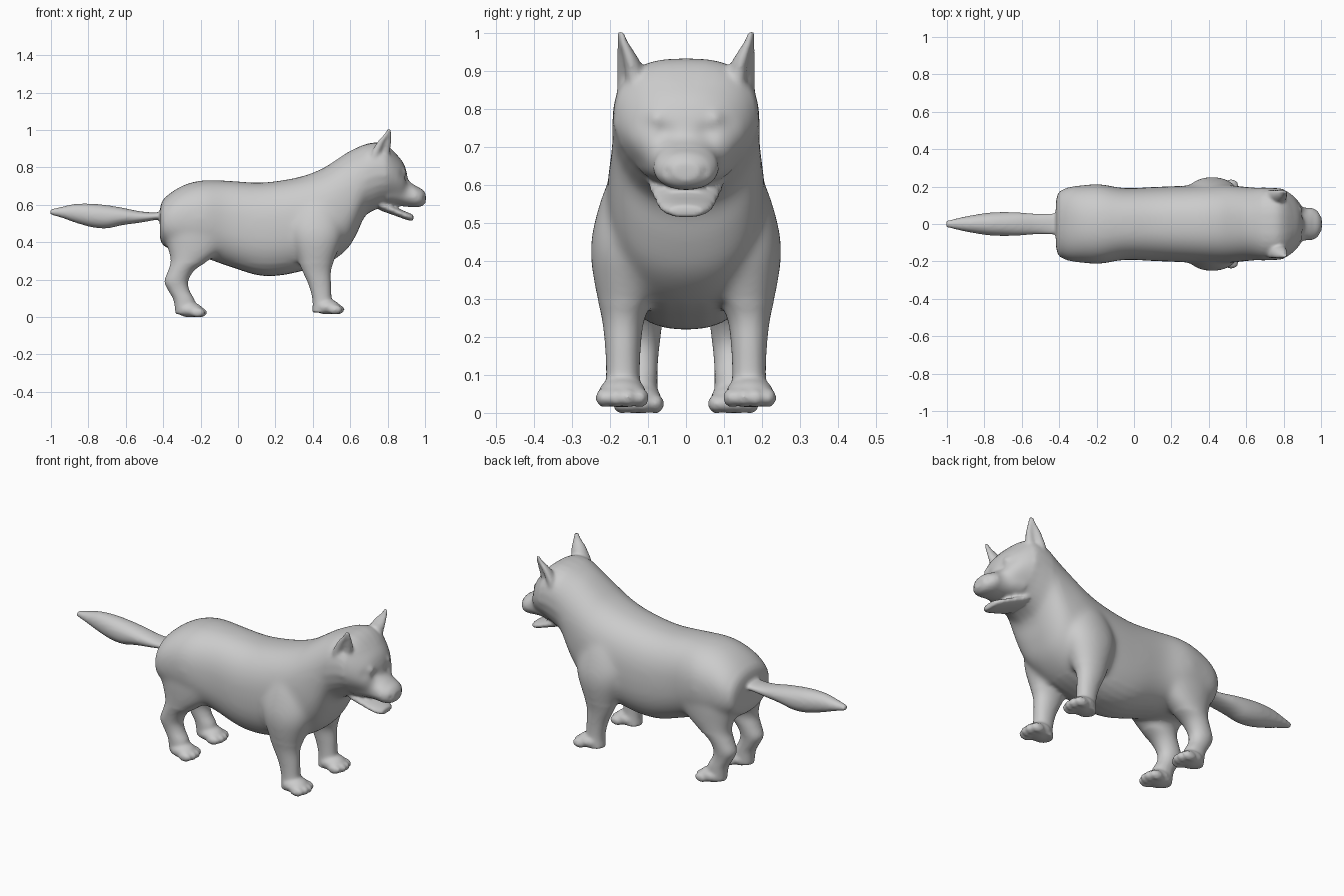
import bpy, bmesh, math
from mathutils import Vector

cube = bpy.data.objects.get("Cube")
if cube:
    bpy.data.objects.remove(cube)

fur = bpy.data.materials.new("grey fur")
fur.use_nodes = True
grey = (0.6, 0.6, 0.6, 1)
fur.diffuse_color = grey
fur.node_tree.nodes["Principled BSDF"].inputs["Base Color"].default_value = grey

bm = bmesh.new()
SIDES = 32


def spline(keys, steps=4):
    """Catmull-Rom interpolation through rows of numbers."""
    out = []
    for i in range(len(keys) - 1):
        p = [keys[max(0, min(len(keys) - 1, i + k))] for k in (-1, 0, 1, 2)]
        for j in range(steps):
            t = j / steps
            out.append([b + t / 2 * (c - a + t * (2*a - 5*b + 4*c - d + t * (3*(b - c) + d - a)))
                        for a, b, c, d in zip(*p)])
    return out + [keys[-1]]


def loft(keys, axis, cup=None):
    """Skin rings (x, y, z, half size u, half size v, optional squareness and taper)."""
    rings = []
    for x, y, z, u, v, *shape in spline(keys):
        power, taper = shape or (2.1, 0)
        ring = []
        for k in range(SIDES):
            a = math.tau * k / SIDES
            c, s = math.cos(a), math.sin(a)
            r = 1 if cup is None else 1 - 1.2 * max(0, math.cos(a - cup)) ** 2
            du = r * u * math.copysign(abs(c) ** (2 / power), c) * (1 - taper * max(0, -s))
            dv = r * v * math.copysign(abs(s) ** (2 / power), s)
            ring.append(bm.verts.new((x, y + du, z + dv) if axis == "x" else (x + du, y + dv, z)))
        rings.append(ring)
    for a, b in zip(rings, rings[1:]):
        for k in range(SIDES):
            n = (k + 1) % SIDES
            bm.faces.new((a[k], a[n], b[n], b[k]))
    bm.faces.new(rings[0][::-1])
    bm.faces.new(rings[-1])


def ball(centre, size):
    new = bmesh.ops.create_uvsphere(bm, u_segments=20, v_segments=12, radius=1)["verts"]
    for v in new:
        v.co = Vector(centre) + Vector([a * b for a, b in zip(v.co, size)])


# torso, neck and skull: x, top, bottom, half width, squareness, taper below
trunk = [(-.418, .57, .43, .11, 2.2, 0), (-.405, .62, .39, .165, 2.2, 0),
         (-.36, .665, .36, .195, 2.3, 0), (-.28, .71, .335, .207, 2.3, 0),
         (-.18, .732, .315, .213, 2.3, 0), (-.05, .729, .272, .192, 2.4, 0),
         (.1, .719, .225, .198, 2.4, 0), (.22, .729, .222, .203, 2.4, 0),
         (.35, .755, .248, .207, 2.4, 0), (.45, .794, .275, .21, 2.4, 0),
         (.52, .838, .31, .207, 2.4, 0), (.59, .884, .37, .2, 2.4, 0),
         (.64, .908, .455, .196, 2.5, .1), (.68, .924, .54, .195, 2.6, .2),
         (.75, .934, .58, .193, 2.7, .3), (.8, .916, .59, .186, 2.6, .4),
         (.85, .868, .595, .155, 2.4, .4), (.885, .825, .605, .12, 2.2, .2),
         (.905, .77, .63, .08, 2, 0)]
loft([(x, 0, (t + b) / 2, w, (t - b) / 2, p, k) for x, t, b, w, p, k in trunk], "x")

# muzzle, nose and lower jaw
loft([(.80, 0, .685, .14, .09), (.85, 0, .68, .118, .085), (.885, 0, .667, .098, .075),
      (.92, 0, .655, .088, .067), (.955, 0, .643, .085, .056), (.985, 0, .638, .066, .045),
      (1.004, 0, .636, .034, .024)], "x")
loft([(.76, 0, .60, .10, .03), (.82, 0, .575, .09, .026), (.87, 0, .553, .08, .022),
      (.91, 0, .538, .068, .021), (.938, 0, .53, .045, .016)], "x")

# tail, flat at its root and full in the middle
loft([(-.38, 0, .545, .06, .03), (-.43, 0, .54, .058, .02), (-.52, 0, .535, .056, .03),
      (-.62, 0, .538, .062, .047), (-.70, 0, .536, .064, .062), (-.78, 0, .543, .060, .063),
      (-.87, 0, .555, .046, .050), (-.94, 0, .56, .032, .030), (-1.005, 0, .562, .017, .014)], "x")

for s in (1, -1):
    # front leg with shoulder
    loft([(.455, s*.166, .025, .058, .052), (.45, s*.166, .09, .052, .045),
          (.438, s*.166, .17, .06, .047), (.42, s*.165, .25, .078, .057),
          (.418, s*.155, .33, .108, .085), (.418, s*.15, .42, .14, .102),
          (.418, s*.142, .50, .145, .10), (.425, s*.12, .60, .12, .09),
          (.43, s*.10, .69, .07, .06)], "z")
    # hind leg with thigh and hock
    loft([(-.275, s*.122, .017, .06, .048), (-.288, s*.122, .09, .057, .047),
          (-.315, s*.12, .14, .057, .047), (-.33, s*.12, .19, .064, .052),
          (-.303, s*.12, .25, .07, .06), (-.26, s*.12, .30, .1, .07),
          (-.23, s*.115, .36, .145, .082), (-.215, s*.11, .44, .18, .092),
          (-.21, s*.10, .55, .17, .092)], "z")
    # paws with four toes each
    for x, y, w, z in ((.492, .168, .067, .016), (-.242, .125, .064, 0)):
        ball((x - .015, s*y, z + .038), (.07, w * .95, .04))
        for k in range(4):
            off = (k - 1.5) / 1.5
            ball((x + .04 - .014 * off * off, s*y + off * w * .7, z + .024),
                 (.04, w * .36, .026))
    # cupped ear
    loft([(.75, s*.152, .76, .036, .038), (.757, s*.152, .82, .05, .046),
          (.762, s*.153, .87, .053, .046), (.777, s*.157, .915, .045, .041),
          (.79, s*.165, .95, .034, .030), (.804, s*.172, .98, .02, .018),
          (.81, s*.175, 1.006, .012, .012)], "z", s * math.radians(62))

bmesh.ops.recalc_face_normals(bm, faces=bm.faces)
mesh = bpy.data.meshes.new("animal_body")
bm.to_mesh(mesh)
bm.free()
body = bpy.data.objects.new("animal_body", mesh)
bpy.context.collection.objects.link(body)
bpy.context.view_layer.objects.active = body
body.select_set(True)

# fuse the parts into one skin
remesh = body.modifiers.new("fuse", "REMESH")
remesh.mode = "VOXEL"
remesh.voxel_size = .0085
bpy.ops.object.modifier_apply(modifier="fuse")


# blend shoulders, thighs and face strongly, everything else lightly
def broad(p):
    torso = -.39 < p.x < .68 and p.z > .29
    face = .8 < p.x < .94 and .65 < p.z < .87
    return torso or face


mesh = body.data
group = body.vertex_groups.new(name="broad forms")
group.add([v.index for v in mesh.vertices if broad(v.co)], 1, "REPLACE")
for name, rounds, members in (("blend", 50, group.name), ("soften", 8, "")):
    soft = body.modifiers.new(name, "SMOOTH")
    soft.factor = .5
    soft.iterations = rounds
    soft.vertex_group = members
    bpy.ops.object.modifier_apply(modifier=name)

# press in nostrils and eye sockets, raise the eyelids
mesh = body.data
dents = [((.985, .045, .635), .010, .013), ((.895, .055, .735), .028, .012),
         ((.86, .105, .755), .028, .008), ((.88, .076, .775), .018, -.01)]
for v in mesh.vertices:
    for (x, y, z), radius, depth in dents:
        d = (Vector((v.co.x, abs(v.co.y), v.co.z)) - Vector((x, y, z))).length
        v.co.x -= depth * math.exp(-(d / radius) ** 2)

mesh.materials.clear()
mesh.materials.append(fur)
for p in mesh.polygons:
    p.material_index = 0
bpy.ops.object.shade_smooth()
